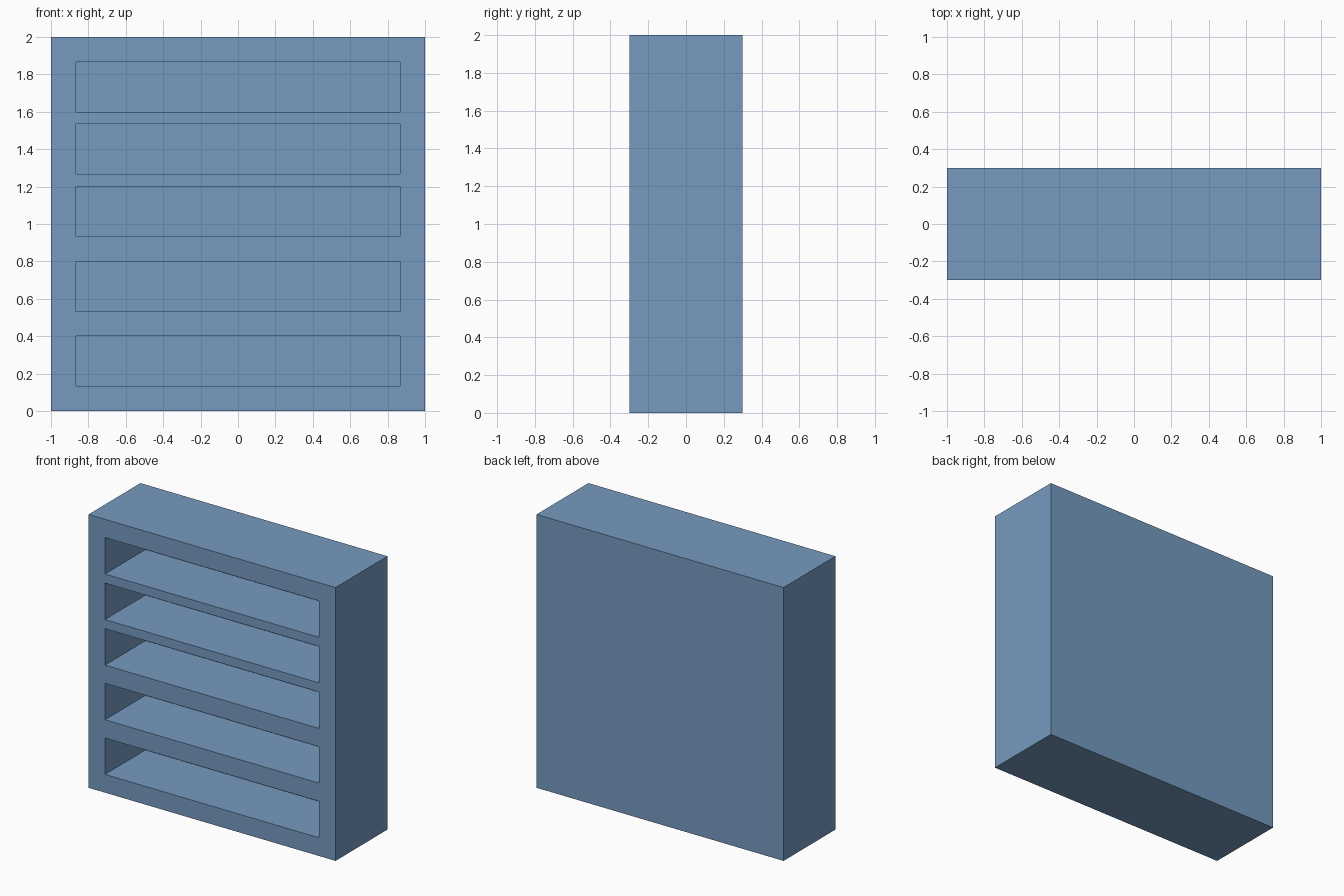
import bpy
from mathutils import Vector

if "Cube" in bpy.data.objects:
    bpy.data.objects.remove(bpy.data.objects["Cube"], do_unlink=True)

U = 1 / 15                      # design module: all sizes are multiples of it
DEPTH = 9 * U                   # overall depth of the case
WALL = 2 * U                    # frame and back thickness
SLOT_H = 4 * U                  # height of each compartment
SLOT_FLOORS = [2, 8, 14, 19, 24]  # compartment floors, in modules

blue = bpy.data.materials.new("steel_blue")
blue.use_nodes = True
colour = (0.181, 0.323, 0.527, 1)
blue.diffuse_color = colour
blue.node_tree.nodes["Principled BSDF"].inputs["Base Color"].default_value = colour


def box(name, low, high):
    """Box between two opposite corners."""
    low, high = Vector(low), Vector(high)
    bpy.ops.mesh.primitive_cube_add(size=1, location=(low + high) / 2)
    ob = bpy.context.object
    ob.name = ob.data.name = name
    ob.scale = high - low
    bpy.ops.object.transform_apply(location=False, rotation=False, scale=True)
    ob.data.materials.append(blue)
    return ob


# Solid case
case = box("shelf_case", (-1, -DEPTH / 2, 0), (1, DEPTH / 2, 2))

# Compartments, open at the front and closed by the back panel
for i, floor in enumerate(SLOT_FLOORS):
    z = floor * U
    cutter = box(f"compartment_cutter_{i + 1}",
                 (-1 + WALL, -DEPTH / 2 - 0.1, z),
                 (1 - WALL, DEPTH / 2 - WALL, z + SLOT_H))
    cutter.hide_render = True
    cut = case.modifiers.new("compartment", "BOOLEAN")
    cut.operation = "DIFFERENCE"
    cut.solver = "EXACT"
    cut.object = cutter
    bpy.context.view_layer.objects.active = case
    bpy.ops.object.modifier_apply(modifier=cut.name)
    bpy.data.objects.remove(cutter, do_unlink=True)
